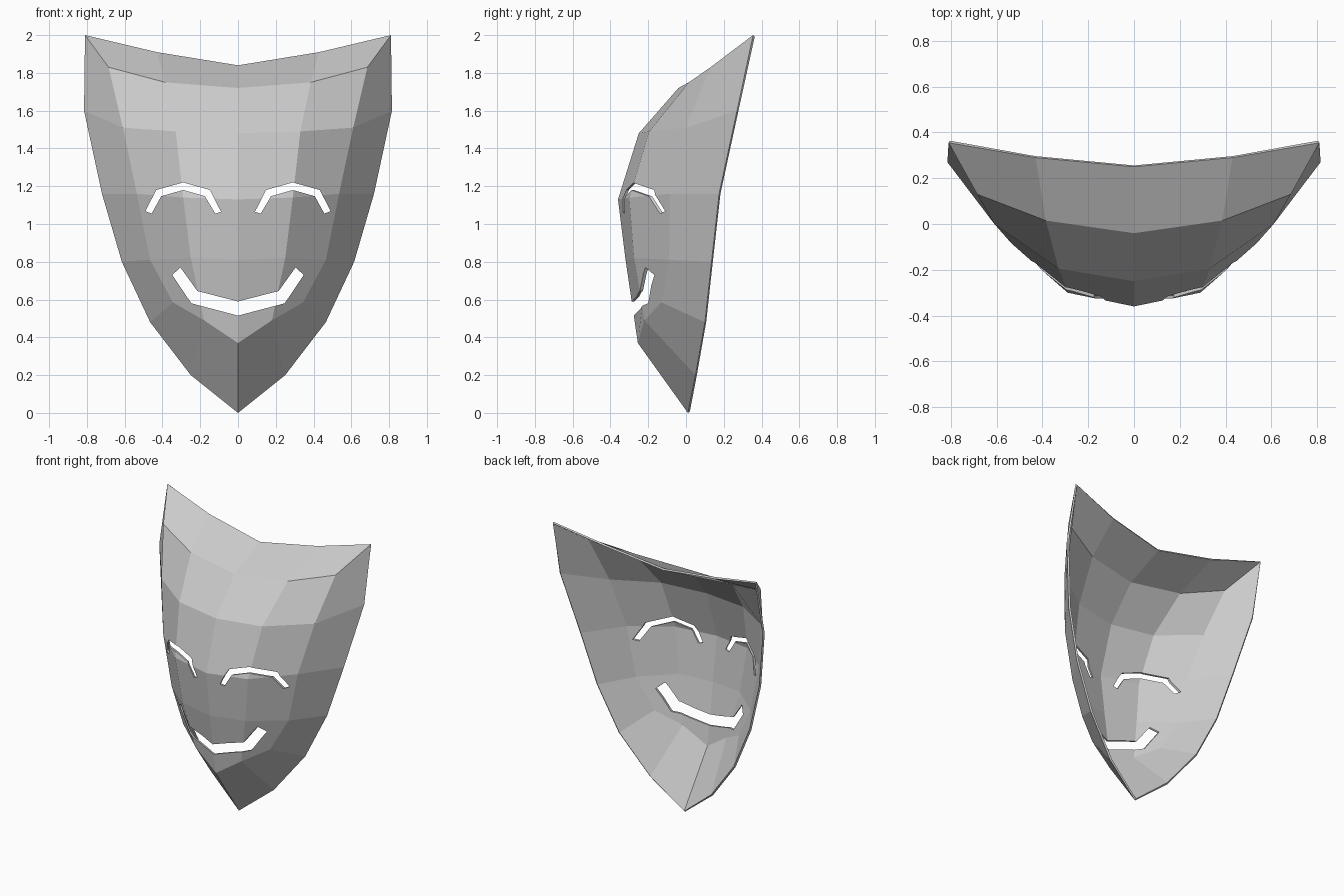
import bpy, bmesh

if "Cube" in bpy.data.objects:
    bpy.data.objects.remove(bpy.data.objects["Cube"])

# Half of the face: rows from brow to chin, columns from the centre outwards
ROWS = [
    [(0, -.04, 1.72), (.385, .015, 1.75), (.685, .13, 1.83)],
    [(0, -.25, 1.48), (.33, -.195, 1.49), (.61, .0, 1.51)],
    [(0, -.36, 1.13), (.29, -.30, 1.14), (.535, -.085, 1.16)],
    [(0, -.32, .81), (.25, -.275, .82), (.465, -.09, .81)],
    [(0, -.255, .37), (.18, -.22, .49), (.345, -.13, .585)],
]
# Outer rim from chin tip, up the side, to the top centre
RIM = [(0, .01, 0), (.25, .05, .2), (.465, .10, .48), (.615, .135, .8), (.72, .175, 1.16),
       (.815, .27, 1.6), (.81, .355, 2), (.43, .29, 1.91), (0, .25, 1.84)]


def make_object(name, bm):
    mesh = bpy.data.meshes.new(name)
    bm.to_mesh(mesh)
    bm.free()
    obj = bpy.data.objects.new(name, mesh)
    bpy.context.collection.objects.link(obj)
    return obj


def apply(obj, kind, **settings):
    mod = obj.modifiers.new(kind.title(), kind)
    for key, value in settings.items():
        setattr(mod, key, value)
    bpy.context.view_layer.objects.active = obj
    bpy.ops.object.modifier_apply(modifier=mod.name)


def cut_opening(obj, outline):
    bm = bmesh.new()
    face = bm.faces.new([bm.verts.new((x, -.7, z)) for x, z in outline])
    ext = bmesh.ops.extrude_face_region(bm, geom=[face])
    bmesh.ops.translate(bm, vec=(0, .85, 0),
                        verts=[v for v in ext["geom"] if isinstance(v, bmesh.types.BMVert)])
    bmesh.ops.recalc_face_normals(bm, faces=bm.faces)
    cutter = make_object("opening_cutter", bm)
    cutter.hide_render = True
    apply(obj, "BOOLEAN", object=cutter, operation="DIFFERENCE", solver="EXACT")
    bpy.data.objects.remove(cutter)


# Mask shell: inner grid plus a ring of faces out to the rim
bm = bmesh.new()
g = [[bm.verts.new(p) for p in row] for row in ROWS]
rim = [bm.verts.new(p) for p in RIM]
for r in range(4):
    for c in range(2):
        bm.faces.new((g[r][c], g[r + 1][c], g[r + 1][c + 1], g[r][c + 1]))
border = g[4] + [g[r][2] for r in (3, 2, 1, 0)] + [g[0][1], g[0][0]]
for i in range(8):
    bm.faces.new((border[i], rim[i], rim[i + 1], border[i + 1]))
bmesh.ops.recalc_face_normals(bm, faces=bm.faces)
bm.normal_update()
if sum(f.normal.y for f in bm.faces) > 0:
    bmesh.ops.reverse_faces(bm, faces=bm.faces)
mask = make_object("mask", bm)
apply(mask, "MIRROR", use_clip=True)
apply(mask, "SOLIDIFY", thickness=.013, offset=-1)

# Curved eye slits
eye = [(.09, 1.065), (.148, 1.18), (.29, 1.22), (.433, 1.18), (.49, 1.068),
       (.457, 1.055), (.407, 1.147), (.29, 1.18), (.175, 1.147), (.12, 1.055)]
for side in (1, -1):
    cut_opening(mask, [(side * x, z) for x, z in eye])

# Smiling mouth slit
upper = [(.215, .645), (.305, .77), (.348, .73), (.247, .58)]
cut_opening(mask, [(0, .59)] + upper + [(0, .515)] + [(-x, z) for x, z in reversed(upper)])
